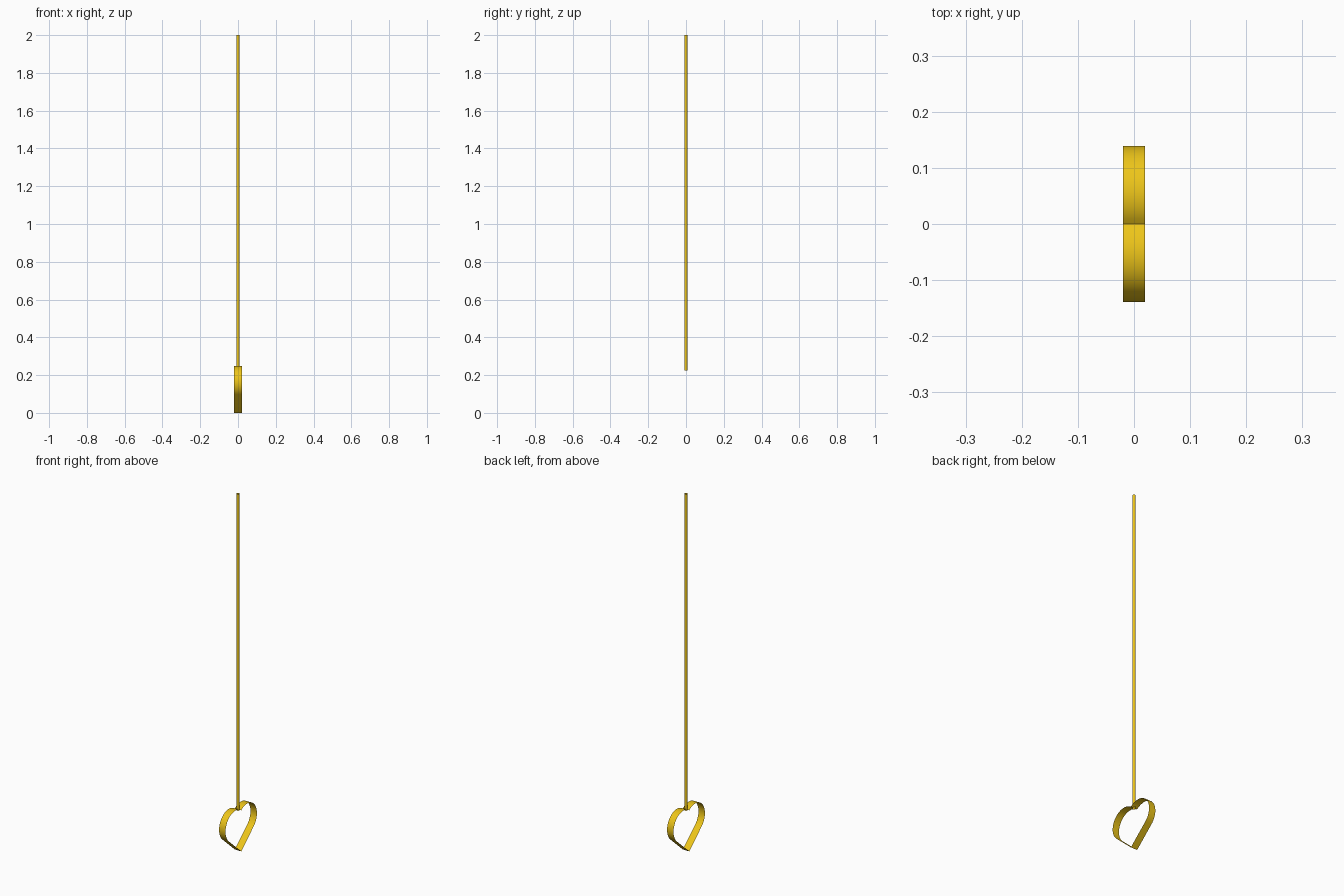
import bpy, math

if "Cube" in bpy.data.objects:
    bpy.data.objects.remove(bpy.data.objects["Cube"])

gold = bpy.data.materials.new("gold")
gold.diffuse_color = (0.85, 0.56, 0.01, 1)
gold.use_nodes = True
gold.node_tree.nodes["Principled BSDF"].inputs["Base Color"].default_value = gold.diffuse_color


def ribbon(name, a, b, closed=True):
    """Sheet swept between two matching closed loops of points."""
    n = len(a)
    faces = [(i, (i + 1) % n, n + (i + 1) % n, n + i) for i in range(n)]
    me = bpy.data.meshes.new(name)
    me.from_pydata(a + b, [], faces)
    me.materials.append(gold)
    ob = bpy.data.objects.new(name, me)
    bpy.context.collection.objects.link(ob)
    bpy.context.view_layer.objects.active = ob
    ob.select_set(True)
    bpy.ops.object.shade_smooth_by_angle(angle=math.radians(35))
    ob.select_set(False)
    return ob


# heart band: straight sides from the tip, tangent to two round lobes
cy, cz, r, half_width = 0.053, 0.162, 0.086, 0.02
d = math.hypot(cy, cz)
start = math.atan2(cz, cy) - math.asin(r / d) - math.pi / 2
end = math.pi - math.acos(cy / r)
steps = 24
lobe = []
for i in range(steps + 1):
    t = start + (end - start) * i / steps
    lobe.append((cy + r * math.cos(t), cz + r * math.sin(t)))
cleft = lobe[-1][1]
outline = [(0, 0)] + lobe + [(-y, z) for y, z in reversed(lobe[:-1])]
ribbon("heart_band",
       [(half_width, y, z) for y, z in outline],
       [(-half_width, y, z) for y, z in outline])

# long open-ended tube rising from the cleft of the heart
sides, rod_r = 16, 0.008
ring = [(rod_r * math.cos(2 * math.pi * i / sides),
         rod_r * math.sin(2 * math.pi * i / sides)) for i in range(sides)]
ribbon("rod", [(x, y, cleft - 0.004) for x, y in ring], [(x, y, 2.0) for x, y in ring])
